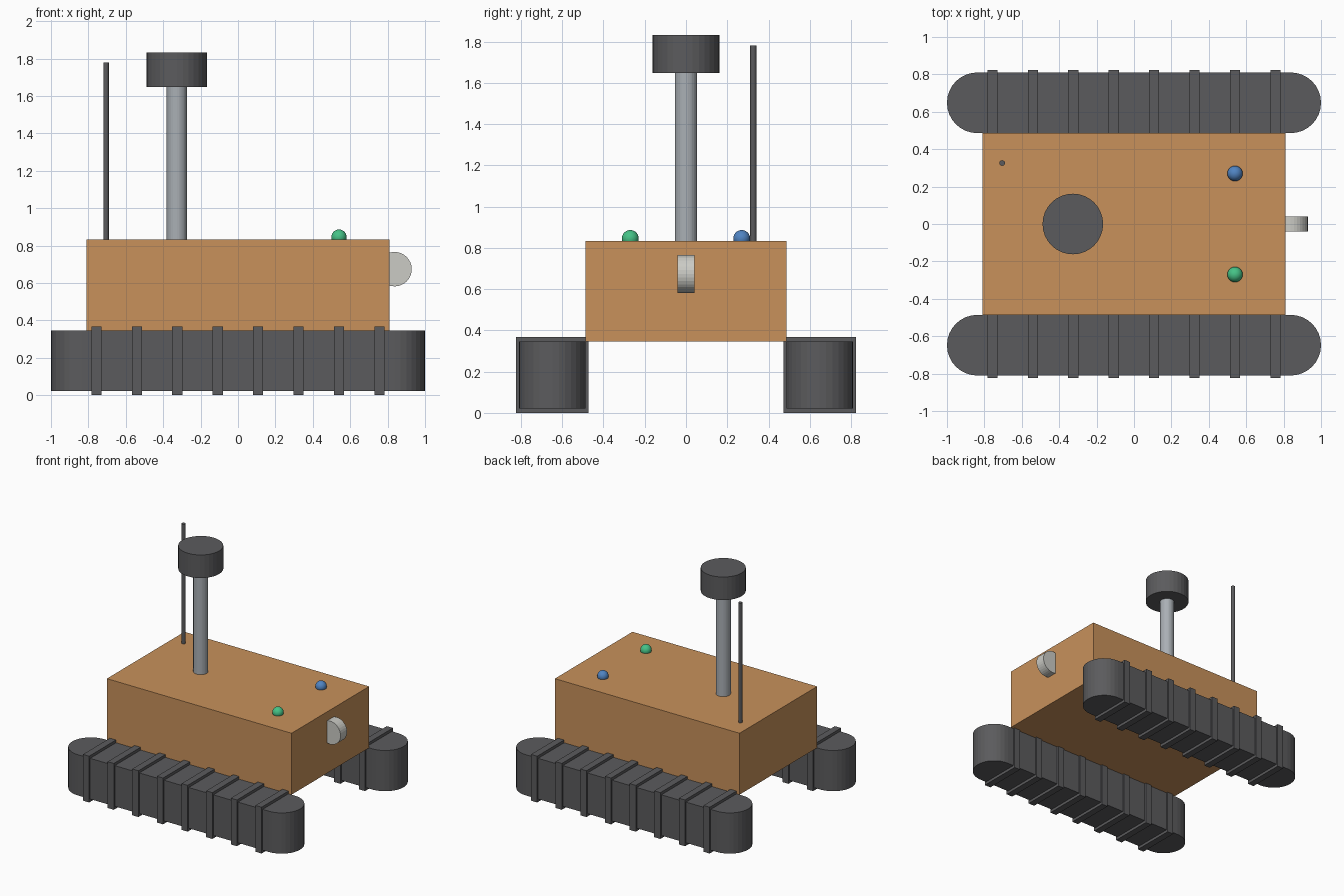
import bpy, bmesh, math
from mathutils import Matrix

if "Cube" in bpy.data.objects:
    bpy.data.objects.remove(bpy.data.objects["Cube"])


def material(name, color):
    m = bpy.data.materials.new(name)
    m.diffuse_color = (*color, 1)
    m.use_nodes = True
    m.node_tree.nodes["Principled BSDF"].inputs["Base Color"].default_value = m.diffuse_color
    return m


TAN = material("tan_paint", (0.58, 0.285, 0.105))
DARK = material("dark_grey_rubber", (0.105, 0.105, 0.11))
STEEL = material("steel_grey", (0.40, 0.43, 0.46))
PALE = material("pale_lamp", (0.60, 0.60, 0.56))
GREEN = material("green_light", (0.06, 0.54, 0.24))
BLUE = material("blue_light", (0.08, 0.23, 0.54))


def finish(name, bm, mat):
    bmesh.ops.recalc_face_normals(bm, faces=bm.faces[:])
    mesh = bpy.data.meshes.new(name)
    bm.to_mesh(mesh)
    bm.free()
    mesh.materials.append(mat)
    ob = bpy.data.objects.new(name, mesh)
    bpy.context.collection.objects.link(ob)
    return ob


def box(name, center, size, mat):
    bm = bmesh.new()
    bmesh.ops.create_cube(bm, size=1, matrix=Matrix.Translation(center) @ Matrix.Diagonal((*size, 1)))
    return finish(name, bm, mat)


def cylinder(name, center, radius, depth, mat, sides=32, rot=None):
    bm = bmesh.new()
    bmesh.ops.create_cone(bm, cap_ends=True, segments=sides, radius1=radius, radius2=radius,
                          depth=depth, matrix=Matrix.Translation(center) @ (rot or Matrix()))
    return finish(name, bm, mat)


def ball(name, center, radius, mat):
    bm = bmesh.new()
    bmesh.ops.create_uvsphere(bm, u_segments=24, v_segments=16, radius=radius,
                              matrix=Matrix.Translation(center))
    for f in bm.faces:
        f.smooth = True
    return finish(name, bm, mat)


def track(name, y, mat):
    # Capsule-shaped outline in plan, extruded upwards
    r, half, z0, z1, n = 0.162, 0.838, 0.022, 0.345, 16
    bm = bmesh.new()
    verts = []
    for side in (1, -1):
        for i in range(n + 1):
            a = -math.pi / 2 + math.pi * i / n
            verts.append(bm.verts.new((side * (half + r * math.cos(a)), y + side * r * math.sin(a), z0)))
    face = bm.faces.new(verts)
    top = bmesh.ops.extrude_face_region(bm, geom=[face])["geom"]
    bmesh.ops.translate(bm, vec=(0, 0, z1 - z0),
                        verts=[v for v in top if isinstance(v, bmesh.types.BMVert)])
    # Extrusion may drop the starting cap, so close any open border
    bmesh.ops.holes_fill(bm, edges=[e for e in bm.edges if e.is_boundary], sides=0)
    return finish(name, bm, mat)


# Hull
box("hull", (0, 0, 0.5885), (1.62, 0.972, 0.487), TAN)

# Tracks with tread bars on both sides
for side, y in (("right", -0.648), ("left", 0.648)):
    track(side + "_track", y, DARK)
    for i in range(8):
        box(f"{side}_tread_{i + 1}", (-0.757 + i * 0.2162, y, 0.1835), (0.054, 0.35, 0.367), DARK)

# Mast and sensor head
cylinder("mast", (-0.327, 0, 1.24), 0.054, 0.83, STEEL)
cylinder("sensor_head", (-0.327, 0, 1.74), 0.162, 0.183, DARK)

# Antenna
cylinder("antenna", (-0.705, 0.326, 1.3), 0.015, 0.96, DARK, sides=16)

# Round lamp set into the nose
cylinder("nose_lamp", (0.837, 0, 0.674), 0.092, 0.082, PALE, rot=Matrix.Rotation(math.pi / 2, 4, 'X'))

# Signal lights on the deck
ball("green_signal", (0.54, -0.27, 0.845), 0.041, GREEN)
ball("blue_signal", (0.54, 0.27, 0.845), 0.041, BLUE)
